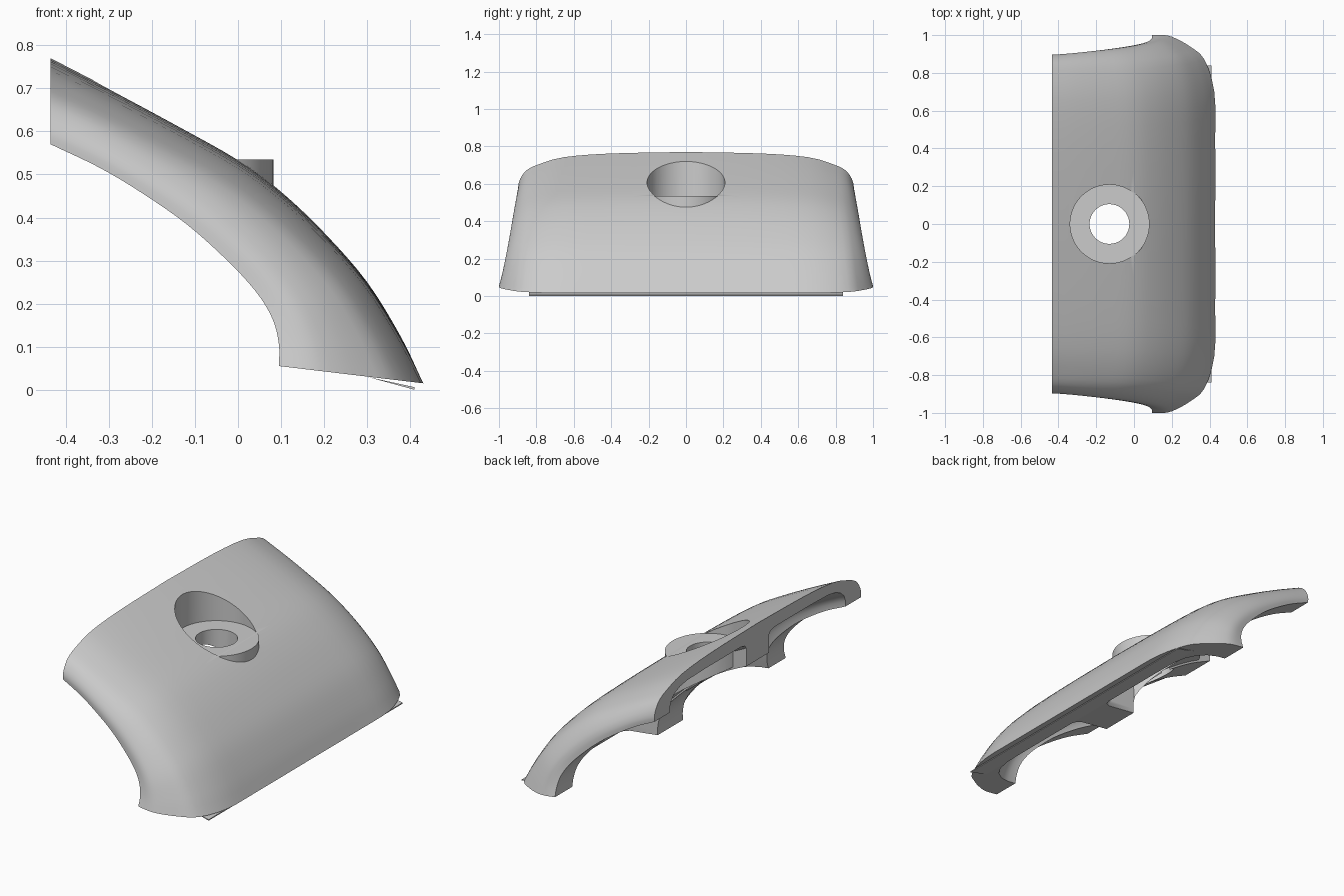
import bpy, bmesh, math
from mathutils import Vector

cube = bpy.data.objects.get("Cube")
if cube:
    bpy.data.objects.remove(cube, do_unlink=True)

grey = bpy.data.materials.new("plain grey")
grey.use_nodes = True
grey.diffuse_color = (0.6, 0.6, 0.6, 1)
grey.node_tree.nodes["Principled BSDF"].inputs["Base Color"].default_value = (0.6, 0.6, 0.6, 1)


def finish(bm, name):
    bmesh.ops.recalc_face_normals(bm, faces=bm.faces)
    mesh = bpy.data.meshes.new(name)
    bm.to_mesh(mesh)
    bm.free()
    obj = bpy.data.objects.new(name, mesh)
    bpy.context.collection.objects.link(obj)
    mesh.materials.append(grey)
    return obj


def loft(name, rings):
    """Closed solid through rings of 3D points."""
    bm = bmesh.new()
    rings = [[bm.verts.new(p) for p in ring] for ring in rings]
    count = len(rings[0])
    for a, b in zip(rings, rings[1:]):
        for k in range(count):
            j = (k + 1) % count
            bm.faces.new((a[k], a[j], b[j], b[k]))
    bm.faces.new(rings[0])
    bm.faces.new(rings[-1])
    return finish(bm, name)


def spline(points, steps):
    """Catmull-Rom curve through the points."""
    p = [Vector(q) for q in points]
    p = [2 * p[0] - p[1]] + p + [2 * p[-1] - p[-2]]
    out = []
    for a, b, c, d in zip(p, p[1:], p[2:], p[3:]):
        for k in range(steps):
            t = k / steps
            out.append(0.5 * (2 * b + (c - a) * t + (2 * a - 5 * b + 4 * c - d) * t * t
                              + (3 * b - a - 3 * c + d) * t ** 3))
    return out + [p[-2]]


def height_at(curve, x):
    for a, b in zip(curve, curve[1:]):
        if a.x <= x <= b.x and b.x > a.x:
            return a.y + (b.y - a.y) * (x - a.x) / (b.x - a.x)
    return curve[0].y if x < curve[0].x else curve[-1].y


def combine(target, tool, operation):
    mod = target.modifiers.new("cut", 'BOOLEAN')
    mod.object, mod.operation, mod.solver = tool, operation, 'EXACT'
    bpy.context.view_layer.objects.active = target
    bpy.ops.object.modifier_apply(modifier=mod.name)
    bpy.data.objects.remove(tool, do_unlink=True)


def cylinder(name, radius, bottom, top):
    """Upright cylinder round the hole; bottom and top are heights as functions of x."""
    rings = []
    for k in range(41):
        angle = math.pi * (.01 + .98 * k / 40)
        x, y = HOLE_X - radius * math.cos(angle), radius * math.sin(angle)
        low, high = bottom(x), top(x)
        rings.append([(x, -y, low), (x, y, low), (x, y, high), (x, -y, high)])
    return loft(name, rings)


# Side profiles (x, z) of the outer and inner faces, and half width along them
outer = spline([(-.435, .77), (-.3, .70), (-.15, .62), (0, .535), (.1, .46),
                (.2, .365), (.3, .25), (.38, .12), (.43, .015)], 4)
inner = spline([(-.435, .57), (-.32, .515), (-.22, .455), (-.12, .385), (-.03, .305),
                (.04, .23), (.08, .165), (.095, .105), (.095, .055)], 4)
half_width = [.895 + .105 * (i / (len(outer) - 1)) ** 1.2 for i in range(len(outer))]

# Half cross-sections (share of width, share of depth) at the upper and lower end
crown_top = spline([(1, 0), (1, .15), (.985, .33), (.95, .52), (.88, .67), (.73, .86), (.45, .96), (0, 1)], 3)
crown_low = spline([(1, 0), (1, .2), (.985, .36), (.94, .6), (.87, .83), (.7, .985), (.45, 1), (0, 1)], 3)
# Hollow beside the middle rib, from rib to end wall
hollow = [Vector(q) for q in [(.11, 0), (.11, .5), (.125, .58), (.16, .62), (.5, .62), (.68, .6),
                              (.75, .55), (.8, .46), (.835, .32), (.85, .15), (.85, 0)]]


def mirrored(points):
    return [Vector((-q.x, q.y)) for q in reversed(points)]


def section(t):
    crown = [a.lerp(b, t) for a, b in zip(crown_top, crown_low)]
    return crown + mirrored(crown[:-1]) + mirrored(hollow) + hollow


# Curved shell lofted along the two profiles
rings = []
for i, (o, n, w) in enumerate(zip(outer, inner, half_width)):
    flat = [(n.lerp(o, q.y), q.x * w) for q in section(i / (len(outer) - 1))]
    rings.append([(p.x, y, p.y) for p, y in flat])
shell = loft("curved_shell", rings)

# Screw boss: sleeve, pocket, seat and through hole
HOLE_X = -.13
SEAT = .535
under = lambda x: height_at(inner, x) + .012
combine(shell, cylinder("sleeve", .245, under, lambda x: height_at(outer, x) - .025), 'UNION')
combine(shell, cylinder("pocket", .208, lambda x: SEAT - .003, lambda x: 1.2), 'DIFFERENCE')
combine(shell, cylinder("seat", .212, lambda x: min(under(x) + .01, SEAT - .005), lambda x: SEAT), 'UNION')
combine(shell, cylinder("hole", .105, lambda x: -.5, lambda x: 1.3), 'DIFFERENCE')

# Thin lip under the lower edge
lip = loft("lower_lip", [[(x, y, z) for x, z in ((.3, .03), (.41, 0), (.41, .006))] for y in (-.84, .84)])

# Smooth shading with sharp edges kept
bpy.ops.object.select_all(action='DESELECT')
for obj in (shell, lip):
    obj.select_set(True)
bpy.context.view_layer.objects.active = shell
bpy.ops.object.shade_smooth_by_angle(angle=math.radians(32))
